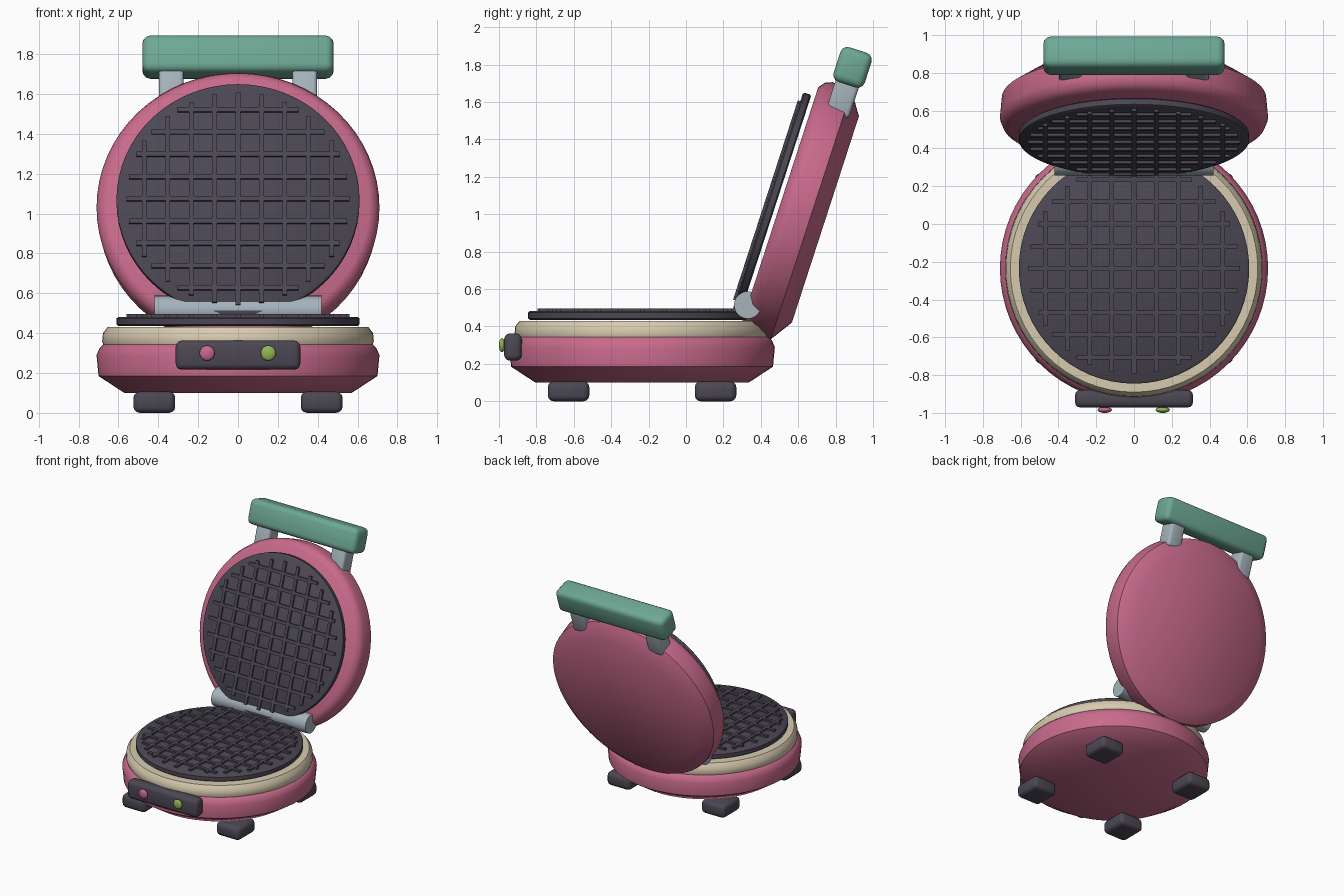
import bpy, bmesh, math
from mathutils import Matrix, Vector

if "Cube" in bpy.data.objects:
    bpy.data.objects.remove(bpy.data.objects["Cube"])


def material(name, rgb):
    m = bpy.data.materials.new(name)
    m.diffuse_color = (*rgb, 1)
    m.use_nodes = True
    m.node_tree.nodes["Principled BSDF"].inputs["Base Color"].default_value = m.diffuse_color
    return m


PINK = material("rose pink", (0.58, 0.145, 0.26))
DARK = material("charcoal", (0.072, 0.064, 0.088))
CREAM = material("cream", (0.68, 0.59, 0.43))
STEEL = material("pale steel", (0.38, 0.45, 0.50))
TEAL = material("sage teal", (0.155, 0.39, 0.30))
GREEN = material("light green", (0.30, 0.47, 0.09))

# Local frames: z points out of the cooking face, y runs away from the hinge
BASE = Matrix.Translation((0, -0.235, 0))
TILT = math.radians(18)
LID = Matrix.Translation((0, 0.46, 1.065)) @ Matrix.Rotation(math.pi / 2 - TILT, 4, 'X')


def finish(name, bm, mat, frame, angle=50):
    bmesh.ops.recalc_face_normals(bm, faces=bm.faces)
    me = bpy.data.meshes.new(name)
    bm.to_mesh(me)
    bm.free()
    me.materials.append(mat)
    ob = bpy.data.objects.new(name, me)
    bpy.context.collection.objects.link(ob)
    ob.matrix_world = frame
    bpy.ops.object.select_all(action='DESELECT')
    ob.select_set(True)
    bpy.context.view_layer.objects.active = ob
    bpy.ops.object.shade_smooth_by_angle(angle=math.radians(angle))
    return ob


def lathe(name, profile, mat, frame, n=64, angle=50):
    """Closed disc from (radius, z) points, bottom to top."""
    bm = bmesh.new()
    rings = [[bm.verts.new((r * math.cos(2 * math.pi * i / n), r * math.sin(2 * math.pi * i / n), z))
              for i in range(n)] for r, z in profile]
    for a, b in zip(rings, rings[1:]):
        for i in range(n):
            j = (i + 1) % n
            bm.faces.new((a[i], a[j], b[j], b[i]))
    bm.faces.new(rings[0][::-1])
    bm.faces.new(rings[-1])
    return finish(name, bm, mat, frame, angle)


def add_box(bm, centre, size):
    m = Matrix.Translation(centre) @ Matrix.Diagonal(Vector((*size, 1)))
    bmesh.ops.create_cube(bm, size=1, matrix=m)


def rounded_box(name, centre, size, bevel, mat, frame=Matrix()):
    bm = bmesh.new()
    add_box(bm, centre, size)
    bmesh.ops.bevel(bm, geom=bm.edges[:], offset=bevel, segments=3, profile=0.5, affect='EDGES')
    return finish(name, bm, mat, frame)


def grid(name, z, frame):
    """Crossed ridges trimmed to the round plate."""
    bm = bmesh.new()
    for i in range(-4, 5):
        p = i * 0.1175
        length = 2 * math.sqrt(0.56 ** 2 - p ** 2)
        add_box(bm, (p, 0, z), (0.024, length, 0.03))
        add_box(bm, (0, p, z), (length, 0.024, 0.03))
    return finish(name, bm, DARK, frame, 30)


# Base shell, cream rim and lower cooking plate
lathe("base_shell", [(0.57, 0.10), (0.70, 0.185), (0.71, 0.29), (0.695, 0.325), (0.67, 0.35)], PINK, BASE)
lathe("base_rim", [(0.675, 0.34), (0.682, 0.36), (0.678, 0.40), (0.655, 0.43)], CREAM, BASE)
PLATE = [(0.60, -0.023), (0.61, -0.015), (0.61, 0.015), (0.60, 0.023)]
lathe("lower_plate", [(r, z + 0.459) for r, z in PLATE], DARK, BASE)
grid("lower_grid", 0.481, BASE)

# Opened lid with upper cooking plate
lathe("lid_shell", [(0.58, -0.30), (0.70, -0.22), (0.71, -0.11), (0.695, -0.072), (0.66, -0.045)], PINK, LID)
lathe("upper_plate", PLATE, DARK, LID)
grid("upper_grid", 0.022, LID)

# Hinge barrel along x
hinge = Matrix.Translation((0, 0.33, 0.515)) @ Matrix.Rotation(math.pi / 2, 4, 'Y')
lathe("hinge", [(0.073, -0.42), (0.073, 0.42)], STEEL, hinge, 32)

# Handle on two arms
for side, s in (("left", -1), ("right", 1)):
    rounded_box("handle_arm_" + side, (s * 0.335, 0.665, -0.187), (0.125, 0.23, 0.13), 0.02, STEEL, LID)
rounded_box("handle", (0, 0.818, -0.187), (0.96, 0.195, 0.175), 0.04, TEAL, LID)

# Feet
for ys, end in ((-1, "front"), (1, "back")):
    for xs, side in ((-1, "left"), (1, "right")):
        rounded_box(f"foot_{end}_{side}", (xs * 0.42, ys * 0.393, 0.0535), (0.21, 0.222, 0.107), 0.032, DARK, BASE)

# Control panel with two indicator lamps
rounded_box("control_panel", (0, -0.925, 0.29), (0.625, 0.094, 0.146), 0.03, DARK)
for name, x, mat in (("power_lamp", -0.155, PINK), ("ready_lamp", 0.152, GREEN)):
    bm = bmesh.new()
    bmesh.ops.create_uvsphere(bm, u_segments=20, v_segments=12, radius=1,
                              matrix=Matrix.Diagonal((0.038, 0.016, 0.038, 1)))
    finish(name, bm, mat, Matrix.Translation((x, -0.984, 0.30)), 80)
